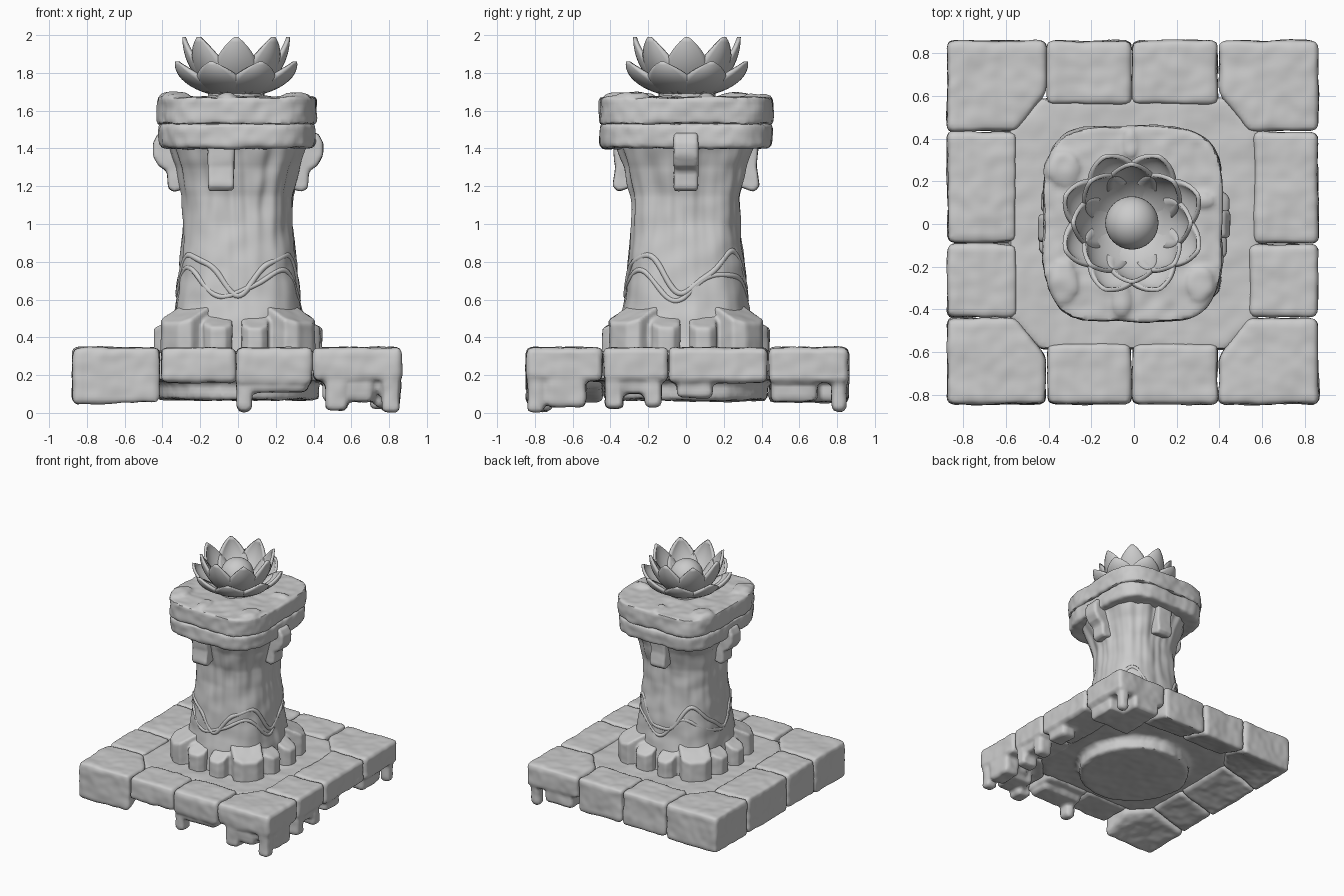
import bpy
import bmesh
import math
from mathutils import Vector, noise

cube = bpy.data.objects.get("Cube")
if cube:
    bpy.data.objects.remove(cube, do_unlink=True)

STONE = bpy.data.materials.new("pale stone")
STONE.use_nodes = True
STONE.diffuse_color = (0.6, 0.6, 0.6, 1)
STONE.node_tree.nodes["Principled BSDF"].inputs["Base Color"].default_value = STONE.diffuse_color


def smooth(ob, angle):
    bpy.ops.object.select_all(action="DESELECT")
    ob.select_set(True)
    bpy.context.view_layer.objects.active = ob
    bpy.ops.object.shade_smooth_by_angle(angle=math.radians(angle))


def finish(name, bm, angle=40):
    bmesh.ops.recalc_face_normals(bm, faces=bm.faces)
    mesh = bpy.data.meshes.new(name)
    bm.to_mesh(mesh)
    bm.free()
    mesh.materials.append(STONE)
    ob = bpy.data.objects.new(name, mesh)
    bpy.context.collection.objects.link(ob)
    smooth(ob, angle)
    return ob


def prism(bm, outline, bottom, top):
    """Closed solid over an outline; bottom and top are heights or rules f(x, y)."""
    def ring(z):
        return [bm.verts.new((x, y, z(x, y) if callable(z) else z)) for x, y in outline]
    lo, hi = ring(bottom), ring(top)
    bm.faces.new(lo[::-1])
    bm.faces.new(hi)
    for i in range(len(outline)):
        j = (i + 1) % len(outline)
        bm.faces.new((lo[i], lo[j], hi[j], hi[i]))


def rect(x0, x1, y0, y1):
    return [(x0, y0), (x1, y0), (x1, y1), (x0, y1)]


def superellipse(rx, ry, power, count=48, cx=0, cy=0):
    pts = []
    for i in range(count):
        c, s = math.cos(math.tau * i / count), math.sin(math.tau * i / count)
        pts.append((cx + rx * math.copysign(abs(c) ** (2 / power), c),
                    cy + ry * math.copysign(abs(s) ** (2 / power), s)))
    return pts


def carve(name, bm, bevel=0.028, voxel=0.016, rough=0.012):
    """Round the edges, fuse the solids and weather the surface."""
    ob = finish(name, bm)
    b = ob.modifiers.new("round", "BEVEL")
    b.width, b.segments, b.limit_method = bevel, 3, "ANGLE"
    r = ob.modifiers.new("fuse", "REMESH")
    r.mode, r.voxel_size = "VOXEL", voxel
    bpy.context.view_layer.update()
    mesh = bpy.data.meshes.new_from_object(ob.evaluated_get(bpy.context.evaluated_depsgraph_get()))
    ob.modifiers.clear()
    ob.data = mesh
    normals = [v.normal.copy() for v in mesh.vertices]
    for v, n in zip(mesh.vertices, normals):
        p = v.co.copy()
        v.co = p + n * rough * (noise.noise(p * 6) * 0.7 + noise.noise(p * 17) * 0.4)
    if not mesh.materials:
        mesh.materials.append(STONE)
    smooth(ob, 50)


# Paving stones around the edge, thinner towards the inside
def stone(name, outline, z0, crumbs=()):
    bm = bmesh.new()
    prism(bm, outline,
          lambda x, y: z0 if max(abs(x), abs(y)) > 0.7 else max(z0, 0.15), 0.345)
    for x0, x1, y0, y1, z in crumbs:
        prism(bm, rect(x0, x1, y0, y1), z, 0.22)
    carve(name, bm)


W, E, S, N = -0.875, 0.865, -0.845, 0.86


def corner(xo, xi, yo, yi):
    sx, sy = math.copysign(0.14, xo), math.copysign(0.18, yo)
    return [(xo, yo), (xi, yo), (xi, yi + sy), (xi + sx, yi), (xo, yi)]


stone("corner_front_right", corner(W, -0.412, S, -0.44), 0.045)
stone("corner_back_right", corner(W, -0.412, N, 0.435), 0.05)
stone("corner_front_left", corner(E, 0.397, S, -0.44), 0.17,
      [(0.46, 0.58, -0.84, -0.7, 0.01), (0.52, 0.72, -0.83, -0.6, 0.06),
       (0.6, 0.8, -0.8, -0.56, 0.1),
       (0.76, 0.86, -0.84, -0.75, 0.0), (0.72, 0.86, -0.74, -0.53, 0.03)])
stone("corner_back_left", corner(E, 0.397, N, 0.435), 0.16,
      [(0.45, 0.83, 0.45, 0.7, 0.06), (0.45, 0.7, 0.6, 0.85, 0.06),
       (0.76, 0.84, 0.77, 0.85, 0.01)])
stone("front_stone_a", rect(-0.408, -0.012, S, -0.56), 0.16)
stone("front_stone_b", rect(-0.008, 0.393, S, -0.56), 0.15,
      [(-0.005, 0.37, -0.83, -0.64, 0.11), (-0.005, 0.07, -0.83, -0.72, 0.01)])
stone("back_stone_a", rect(-0.408, -0.012, 0.56, N), 0.06)
stone("back_stone_b", rect(-0.008, 0.393, 0.56, N), 0.07)
stone("right_stone_a", rect(W, -0.55, -0.438, -0.09), 0.06)
stone("right_stone_b", rect(W, -0.55, -0.088, 0.433), 0.05)
stone("left_stone_a", rect(0.54, E, -0.438, -0.094), 0.17,
      [(0.7, 0.85, -0.43, -0.33, 0.02), (0.72, 0.85, -0.22, -0.13, 0.03),
       (0.7, 0.84, -0.35, -0.2, 0.1)])
stone("left_stone_b", rect(0.56, E, -0.092, 0.433), 0.16,
      [(0.7, 0.84, -0.05, 0.14, 0.08)])

# Inner floor and the round footing underneath
bm = bmesh.new()
a, b = 0.59, 0.44
prism(bm, [(-b, -a), (b, -a), (a, -b), (a, b), (b, a), (-b, a), (-a, b), (-a, -b)], 0.17, 0.325)
prism(bm, superellipse(0.43, 0.43, 2), 0.07, 0.25)
carve("inner_floor", bm, bevel=0.02, voxel=0.02)

# Pillar: rounded square section, waisted, with vertical weathering
PROFILE = [(0.30, 0.37), (0.45, 0.35), (0.6, 0.325), (0.8, 0.308), (1.0, 0.287),
           (1.15, 0.288), (1.3, 0.32), (1.43, 0.37)]


def half_width(z):
    for (z0, r0), (z1, r1) in zip(PROFILE, PROFILE[1:]):
        if z <= z1:
            return r0 + (r1 - r0) * max(0, (z - z0) / (z1 - z0))
    return PROFILE[-1][1]


def surface(t, z, lift=0.0):
    c, s = math.cos(t), math.sin(t)
    r = half_width(z) / (abs(c) ** 2.8 + abs(s) ** 2.8) ** (1 / 2.8) + lift
    return Vector((r * c, r * s, z))


bm = bmesh.new()
segs, levels = 160, 70
rows = []
for k in range(levels + 1):
    z = 0.3 + 1.13 * k / levels
    streak = min(1, max(0.25, (z - 0.7) * 2))
    row = []
    for i in range(segs):
        t = math.tau * i / segs
        q = Vector((math.cos(t) * 6, math.sin(t) * 6, z * 1.3))
        d = 0.022 * streak * noise.noise(q) + 0.01 * noise.noise(surface(t, z) * 9)
        row.append(bm.verts.new(surface(t, z, d)))
    rows.append(row)
for lo, hi in zip(rows, rows[1:]):
    for i in range(segs):
        j = (i + 1) % segs
        bm.faces.new((lo[i], lo[j], hi[j], hi[i]))
bm.faces.new(rows[0][::-1])
bm.faces.new(rows[-1])
finish("pillar", bm)


# Carved vines winding round the pillar, half sunk into it
def vine(name, rule, radius):
    cu = bpy.data.curves.new(name, "CURVE")
    cu.dimensions, cu.bevel_depth, cu.bevel_resolution = "3D", radius, 2
    sp = cu.splines.new("POLY")
    sp.points.add(159)
    sp.use_cyclic_u = True
    for i, p in enumerate(sp.points):
        t = math.tau * i / 160
        p.co = (*surface(t, rule(t), -0.008), 1)
    cu.materials.append(STONE)
    bpy.context.collection.objects.link(bpy.data.objects.new(name, cu))


vine("upper_vine", lambda t: 0.74 - 0.1 * math.cos(4 * t) + 0.02 * math.sin(9 * t), 0.017)
vine("lower_vine", lambda t: 0.68 - 0.07 * math.cos(4 * t + 0.5) + 0.02 * math.sin(7 * t), 0.015)

# Foot blocks: two on each side and a taller, broader one on each corner
bm = bmesh.new()
for k in range(4):
    for ang, off, w, inner, outer, top in ((0, -0.105, 0.075, 0.28, 0.435, 0.51),
                                           (0, 0.09, 0.07, 0.28, 0.445, 0.51),
                                           (math.pi / 4, 0, 0.115, 0.3, 0.505, 0.56)):
        c, s = math.cos(k * math.pi / 2 + ang), math.sin(k * math.pi / 2 + ang)
        pts = [(inner, off - w), (outer - 0.04, off - w), (outer, off - w * 0.5),
               (outer, off + w * 0.5), (outer - 0.04, off + w), (inner, off + w)]
        pts = [(u * c - v * s, u * s + v * c) for u, v in pts]
        prism(bm, pts, 0.3,
              lambda x, y: top - 0.5 * (x * c + y * s - inner - 0.04))
carve("foot_blocks", bm, bevel=0.012, voxel=0.011, rough=0.006)

# Two cap slabs, the upper one with raised chips along its rim
bm = bmesh.new()
prism(bm, superellipse(0.415, 0.455, 4, cx=-0.005), 1.4, 1.535)
carve("lower_cap", bm, rough=0.018)
bm = bmesh.new()
prism(bm, superellipse(0.42, 0.46, 4, cx=-0.005), 1.53, 1.672)
for x, y, w, d in ((-0.06, -0.36, 0.04, 0.08), (-0.33, -0.27, 0.06, 0.1), (0.31, 0.11, 0.06, 0.03),
                   (0.31, -0.28, 0.06, 0.08), (-0.02, 0.38, 0.03, 0.07), (-0.33, 0.26, 0.07, 0.08)):
    prism(bm, superellipse(w, d, 2, 12, x, y), 1.62, 1.692)
carve("upper_cap", bm, rough=0.018)


# Straps hanging from the cap, one per side
def strap(name, path, width, turn, off):
    bm = bmesh.new()
    c, s = math.cos(turn), math.sin(turn)
    sides = [[bm.verts.new((r * c - (off + e) * s, r * s + (off + e) * c, z)) for r, z in path]
             for e in (-width, width)]
    bm.faces.new(sides[0])
    bm.faces.new(sides[1][::-1])
    for i in range(len(path)):
        j = (i + 1) % len(path)
        bm.faces.new((sides[0][i], sides[0][j], sides[1][j], sides[1][i]))
    carve(name, bm, bevel=0.015, voxel=0.011, rough=0.006)


HOOK = [(0.38, 1.49), (0.425, 1.48), (0.45, 1.43), (0.45, 1.36), (0.42, 1.31), (0.375, 1.28),
        (0.37, 1.19), (0.34, 1.17), (0.27, 1.19), (0.27, 1.3), (0.33, 1.4)]
TAB = [(0.33, 1.43), (0.385, 1.43), (0.375, 1.3), (0.39, 1.2), (0.36, 1.17), (0.27, 1.2), (0.27, 1.3)]
strap("left_strap", HOOK, 0.065, 0, 0)
strap("right_strap", HOOK, 0.065, math.pi, 0.02)
strap("front_strap", TAB, 0.07, -math.pi / 2, -0.09)
strap("back_strap", TAB, 0.07, math.pi / 2, 0)


# Flower: two rings of cupped petals round a ball
def petals(name, r0, r1, z0, z1, wide, start, rise):
    bm = bmesh.new()
    nu, nv = 8, 14
    for k in range(8):
        t = start + k * math.pi / 4
        out, side = Vector((math.cos(t), math.sin(t), 0)), Vector((-math.sin(t), math.cos(t), 0))
        grid = []
        for j in range(nv + 1):
            v = j / nv
            w = wide * max(0.02, math.sin(math.pi * (0.2 + 0.8 * v))) ** 0.75
            row = []
            for i in range(nu + 1):
                u = 2 * i / nu - 1
                cup = u * u * math.sin(math.pi * v)
                r = r0 + (r1 - r0) * math.sin(v * math.pi / 2) ** 0.85 - 0.035 * cup
                z = z0 + (z1 - z0) * v ** rise + 0.015 * cup
                row.append(bm.verts.new(out * r + side * (u * w) + Vector((-0.01, 0.005, z))))
            grid.append(row)
        for lo, hi in zip(grid, grid[1:]):
            for i in range(nu):
                bm.faces.new((lo[i], lo[i + 1], hi[i + 1], hi[i]))
    m = finish(name, bm, 60).modifiers.new("thickness", "SOLIDIFY")
    m.thickness, m.offset = 0.02, 0


petals("outer_petals", 0.08, 0.335, 1.69, 1.86, 0.125, math.pi / 8, 1.4)
petals("inner_petals", 0.08, 0.275, 1.695, 1.99, 0.12, 0, 1.3)

bm = bmesh.new()
bmesh.ops.create_uvsphere(bm, u_segments=32, v_segments=20, radius=0.125)
bmesh.ops.translate(bm, verts=bm.verts, vec=(-0.01, 0.005, 1.81))
finish("flower_ball", bm)
bm = bmesh.new()
prism(bm, superellipse(0.15, 0.15, 2, 32, -0.01, 0.005), 1.65, 1.715)
finish("flower_base", bm)
